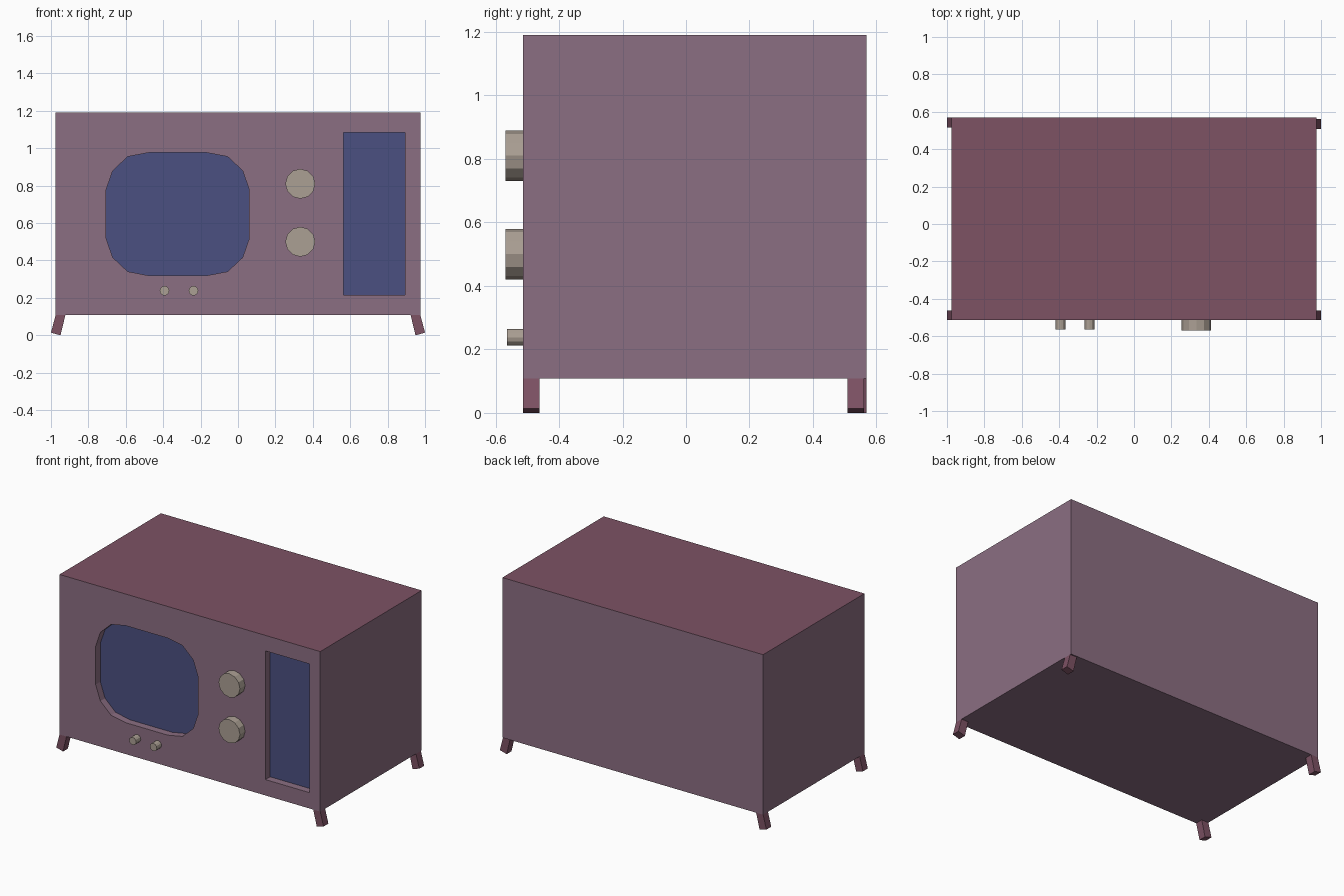
import bpy, bmesh
from math import sin, cos, pi

if "Cube" in bpy.data.objects:
    bpy.data.objects.remove(bpy.data.objects["Cube"])

FRONT, BACK, FLOOR = -0.514, 0.569, -0.464


def material(name, rgb):
    m = bpy.data.materials.new(name)
    m.diffuse_color = (*rgb, 1)
    m.use_nodes = True
    m.node_tree.nodes["Principled BSDF"].inputs["Base Color"].default_value = m.diffuse_color
    return m


PURPLE = material("cabinet_side", (0.26, 0.156, 0.223))
RED = material("cabinet_top", (0.205, 0.084, 0.127))
BLUE = material("dark_glass", (0.07, 0.08, 0.22))
METAL = material("knob_metal", (0.41, 0.35, 0.296))


def prism(name, outline, y0, y1, mat):
    """Extrude an (x, z) outline along y; a single flat face if y0 == y1."""
    bm = bmesh.new()
    face = bm.faces.new([bm.verts.new((x, y0, z)) for x, z in outline])
    if y0 != y1:
        ext = bmesh.ops.extrude_face_region(bm, geom=[face], use_keep_orig=True)
        verts = [g for g in ext["geom"] if isinstance(g, bmesh.types.BMVert)]
        bmesh.ops.translate(bm, verts=verts, vec=(0, y1 - y0, 0))
        bmesh.ops.recalc_face_normals(bm, faces=bm.faces)
    else:
        face.normal_update()
        if face.normal.y > 0:
            face.normal_flip()
    me = bpy.data.meshes.new(name)
    bm.to_mesh(me)
    bm.free()
    me.materials.append(mat)
    ob = bpy.data.objects.new(name, me)
    bpy.context.collection.objects.link(ob)
    return ob


def rect(x0, x1, z0, z1):
    return [(x0, z0), (x1, z0), (x1, z1), (x0, z1)]


def disc(cx, cz, r, n=12):
    return [(cx + r * cos(2 * pi * i / n), cz + r * sin(2 * pi * i / n)) for i in range(n)]


# Rounded screen outline, mirrored from one corner
corner = [(0.3825, 0.13), (0.347, 0.232), (0.267, 0.307), (0.157, 0.328)]
half = corner + [(-x, z) for x, z in reversed(corner)]
screen = [(-0.3225 + x, 0.648 + z) for x, z in half + [(-x, -z) for x, z in half]]
panel = rect(0.565, 0.893, 0.215, 1.085)

# Cabinet with two recesses in the front
cabinet = prism("cabinet", rect(-0.975, 0.975, 0.108, 1.19), FRONT, BACK, PURPLE)
cutters = [prism("recess_cutter", o, FRONT - 0.1, FLOOR, PURPLE) for o in (screen, panel)]
for c in cutters:
    c.hide_render = True
    mod = cabinet.modifiers.new("recess", "BOOLEAN")
    mod.operation, mod.solver, mod.object = "DIFFERENCE", "EXACT", c
bpy.context.view_layer.update()
deps = bpy.context.evaluated_depsgraph_get()
cut_mesh = bpy.data.meshes.new_from_object(cabinet.evaluated_get(deps))
cabinet.modifiers.clear()
cabinet.data = cut_mesh
for c in cutters:
    bpy.data.objects.remove(c)

# Recess floors make way for the glass; the top gets its own colour
cut_mesh.materials.clear()
cut_mesh.materials.append(PURPLE)
cut_mesh.materials.append(RED)
bm = bmesh.new()
bm.from_mesh(cut_mesh)
floors = [f for f in bm.faces if all(abs(v.co.y - FLOOR) < 1e-4 for v in f.verts)]
bmesh.ops.delete(bm, geom=floors, context="FACES")
for f in bm.faces:
    f.material_index = 1 if all(v.co.z > 1.189 for v in f.verts) else 0
bm.to_mesh(cut_mesh)
bm.free()

# Screen glass and speaker panel at the bottom of the recesses
prism("screen", screen, FLOOR, FLOOR, BLUE)
prism("speaker_panel", panel, FLOOR, FLOOR, BLUE)

# Dials and small knobs
for z in (0.81, 0.5):
    prism("dial", disc(0.333, z, 0.08), -0.569, FRONT, METAL)
for x in (-0.393, -0.238):
    prism("small_knob", disc(x, 0.238, 0.026), -0.564, FRONT, METAL)

# Splayed legs
leg = [(0.923, 0.108), (0.975, 0.108), (1.0, 0.014), (0.949, 0.0)]
for side in (-1, 1):
    outline = [(side * x, z) for x, z in leg]
    rear = 0.509 if side > 0 else 0.517
    prism("front_leg", outline, FRONT, -0.462, RED)
    prism("rear_leg", outline, rear, rear + 0.052, RED)
